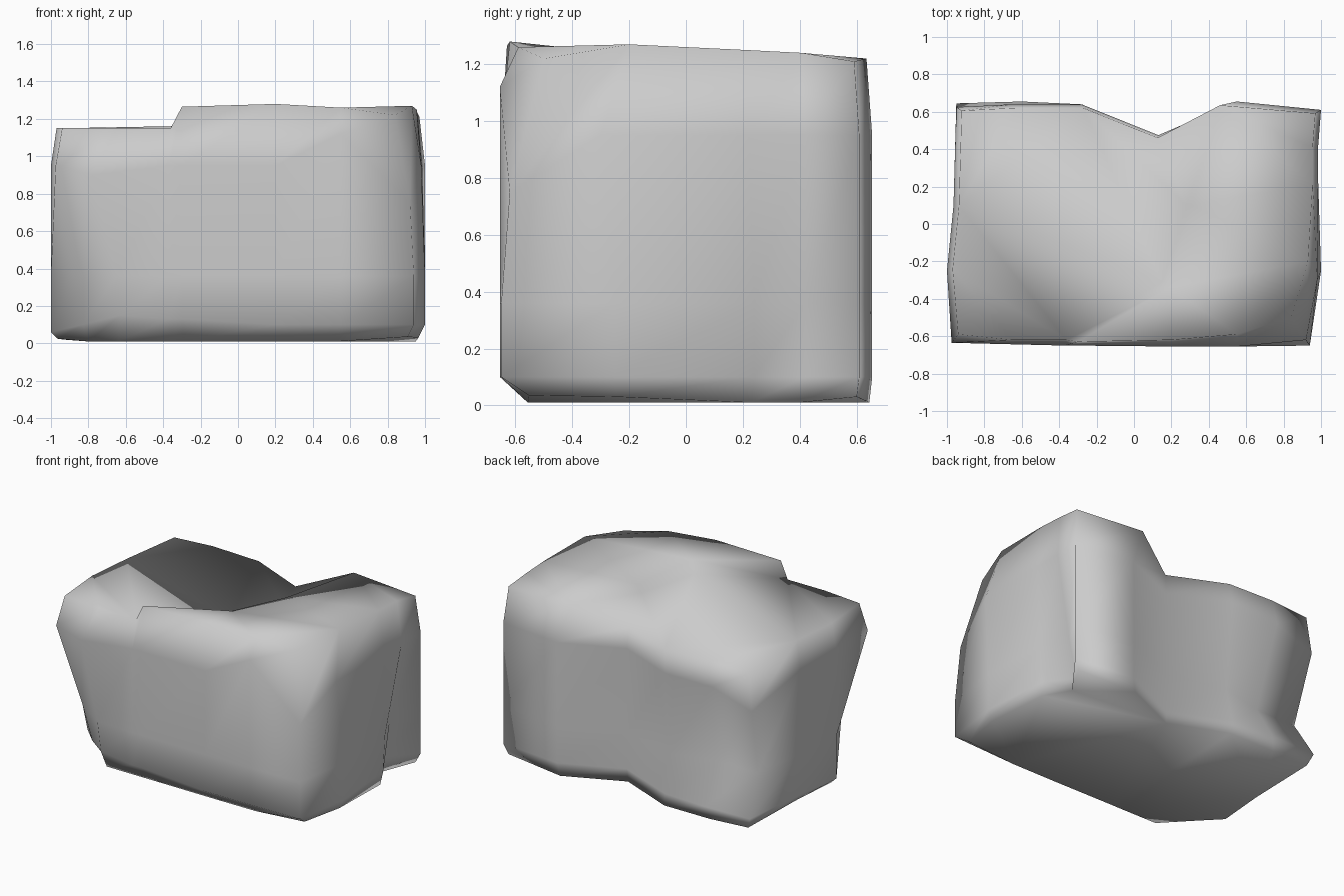
import bpy, bmesh

if "Cube" in bpy.data.objects:
    bpy.data.objects.remove(bpy.data.objects["Cube"])

# Plan outline of the boulder, counter-clockwise from the front left corner
OUTLINE = [(-.98, -.62), (-.67, -.645), (-.37, -.65), (-.3, -.65), (.2, -.655),
           (.55, -.655), (.94, -.65), (1, -.25), (.985, .22), (.985, .42),
           (1, .61), (.55, .655), (.13, .475), (-.28, .64), (-.65, .64),
           (-.95, .625), (-.965, .1), (-1, -.25)]
N = len(OUTLINE)


def ring(bm, z, moved=None, zs=None, inset=(1, 1, 1)):
    """One level of the rock: outline, inset (x, front y, back y), with local overrides."""
    moved, zs = moved or {}, zs or {}
    verts = []
    for i, (x, y) in enumerate(OUTLINE):
        x, y = x * inset[0], y * (inset[1] if y < -.4 else inset[2])
        x, y = moved.get(i, (x, y))
        verts.append(bm.verts.new((x, y, zs.get(i, z))))
    return verts


bm = bmesh.new()

# Underside, foot, undercut, shoulder and top rim
under = ring(bm, .01, {0: (-.8, -.38), 1: (-.64, -.55), 9: (.85, .4), 8: (.95, .23)},
             {6: .035, 7: .03, 10: .03, 15: .02, 17: .025, 16: .02}, (.965, .85, .985))
foot = ring(bm, .1, {0: (-.83, -.44), 1: (-.63, -.63), 9: (.83, .42), 8: (.965, .24),
                     14: (-.6, .655), 15: (-.95, .645)},
            {1: .15, 2: .13, 3: .13, 17: .06, 16: .07})
waist = ring(bm, .36, {0: (-.87, -.49), 1: (-.65, -.64), 9: (.89, .42), 8: (.98, .24),
                       13: (-.28, .58), 14: (-.6, .5), 15: (-.91, .5)})
shoulder = ring(bm, .95, {0: (-.975, -.635), 1: (-.78, -.64), 6: (.92, -.62), 7: (.98, -.3)},
                {1: .9, 6: .75, 5: 1.12, 15: .85})
rim = ring(bm, 1.15, {0: (-.94, -.59), 1: (-.65, -.62), 2: (-.36, -.62), 3: (-.3, -.63),
                      4: (.2, -.62), 5: (.55, -.59), 6: (.84, -.5), 7: (.93, -.2),
                      11: (.46, .635)},
           {3: 1.265, 4: 1.28, 5: 1.26, 6: 1.22, 7: 1.27, 8: 1.25, 9: 1.24, 10: 1.21,
            11: 1.22, 12: 1.1, 13: 1.11, 14: 1.12, 15: 1.11},
           (.97, .97, .97))

# Side walls and underside
levels = [under, foot, waist, shoulder, rim]
for lo, hi in zip(levels, levels[1:]):
    for i in range(N):
        j = (i + 1) % N
        bm.faces.new((lo[i], lo[j], hi[j], hi[i]))
bm.faces.new(under[::-1])

# Ledge that splits the top into a low left slab and a high right slab
low = [rim[2]] + [bm.verts.new(p) for p in ((.15, -.31, 1.17), (.28, .1, 1.16))]
high = [rim[3]] + [bm.verts.new(p) for p in ((.19, -.34, 1.25), (.31, .1, 1.21))]
for k in range(2):
    bm.faces.new((low[k], high[k], high[k + 1], low[k + 1]))
bm.faces.new((low[2], high[2], rim[11]))
bm.faces.new(rim[3:12] + [high[2], high[1]])
bm.faces.new(rim[11:] + rim[:3] + low[1:])

bmesh.ops.triangulate(bm, faces=[f for f in bm.faces if len(f.verts) > 4])
bmesh.ops.recalc_face_normals(bm, faces=bm.faces[:])
for f in bm.faces:
    f.smooth = True

mesh = bpy.data.meshes.new("boulder")
bm.to_mesh(mesh)
bm.free()
boulder = bpy.data.objects.new("boulder", mesh)
bpy.context.collection.objects.link(boulder)
